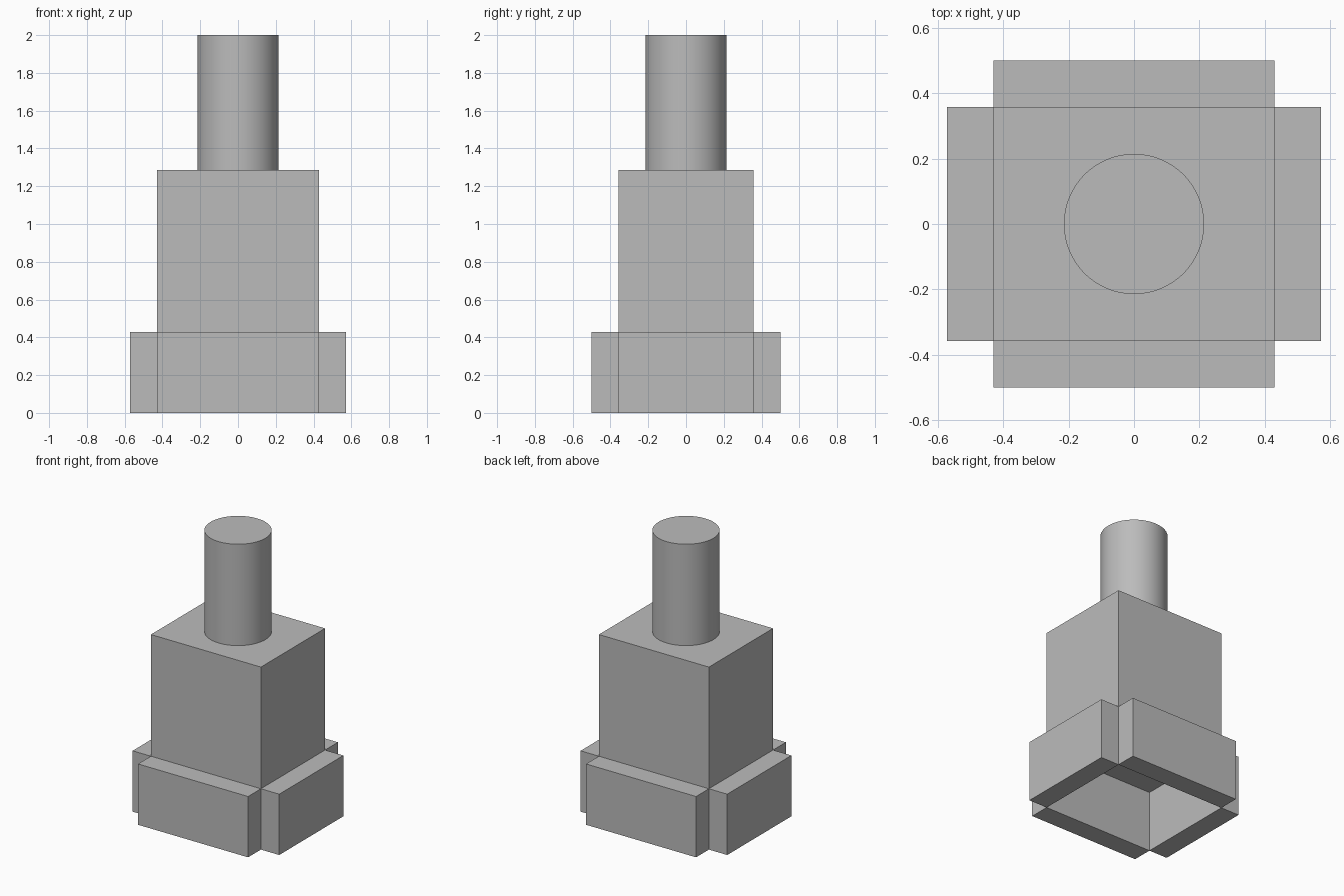
import bpy
import math

cube = bpy.data.objects.get("Cube")
if cube:
    bpy.data.objects.remove(cube, do_unlink=True)

U = 1 / 7  # one module: the whole model is 14 modules tall

grey = bpy.data.materials.new("plain_grey")
grey.use_nodes = True
colour = (0.5, 0.5, 0.5, 1)
grey.diffuse_color = colour
grey.node_tree.nodes["Principled BSDF"].inputs["Base Color"].default_value = colour


def finish(name):
    obj = bpy.context.object
    obj.name = name
    obj.data.materials.append(grey)
    return obj


def box(name, size, centre):
    """Box with size and centre given in modules."""
    bpy.ops.mesh.primitive_cube_add(size=1, location=[c * U for c in centre])
    obj = finish(name)
    obj.scale = [s * U for s in size]
    bpy.ops.object.transform_apply(location=False, rotation=False, scale=True)
    return obj


# Main block, raised so the skirt below it stays hollow
box("body", (6, 5, 6), (0, 0, 6))

# Four skirt plates around the open base
for side, sign in (("left", 1), ("right", -1)):
    box(side + "_plate", (1, 5, 3), (sign * 3.5, 0, 1.5))
for side, sign in (("back", 1), ("front", -1)):
    box(side + "_plate", (6, 1, 3), (0, sign * 3, 1.5))

# Round post on top
bpy.ops.mesh.primitive_cylinder_add(vertices=64, radius=1.5 * U, depth=5 * U,
                                    location=(0, 0, 11.5 * U))
finish("post")
bpy.ops.object.shade_smooth_by_angle(angle=math.radians(30))
